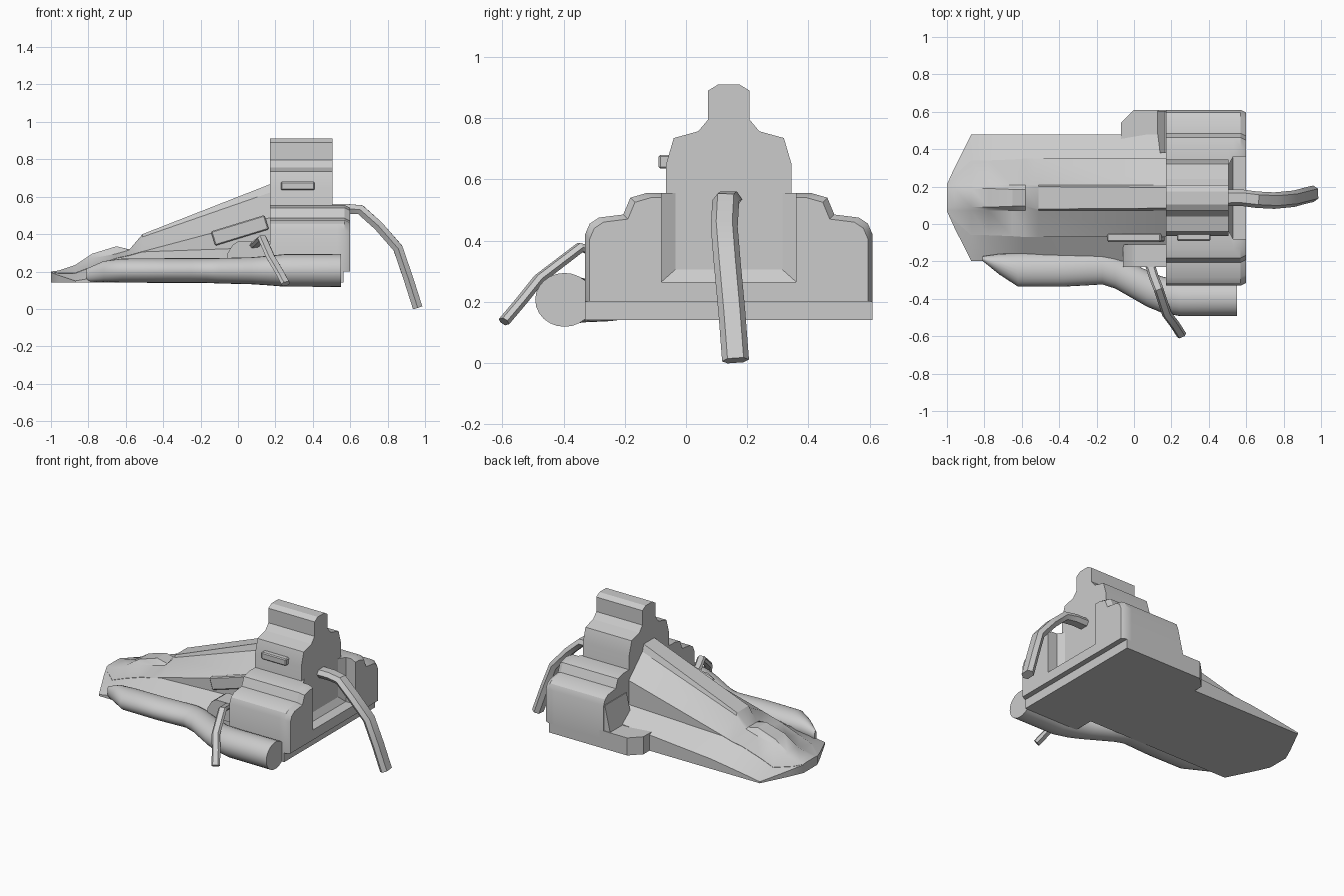
import bpy, bmesh, math
from mathutils import Vector, Matrix

if "Cube" in bpy.data.objects:
    bpy.data.objects.remove(bpy.data.objects["Cube"])

YC = 0.14  # symmetry plane of the body


def loft(name, rings, angle=28):
    """Skin a list of equal-length point rings and cap both ends."""
    bm = bmesh.new()
    vs = [[bm.verts.new(p) for p in r] for r in rings]
    n = len(vs[0])
    for a, b in zip(vs, vs[1:]):
        for i in range(n):
            j = (i + 1) % n
            bm.faces.new((a[i], a[j], b[j], b[i]))
    bm.faces.new(vs[0])
    bm.faces.new(vs[-1])
    bmesh.ops.recalc_face_normals(bm, faces=bm.faces)
    me = bpy.data.meshes.new(name)
    bm.to_mesh(me)
    bm.free()
    me.shade_smooth()
    me.set_sharp_from_angle(angle=math.radians(angle))
    ob = bpy.data.objects.new(name, me)
    bpy.context.collection.objects.link(ob)
    return ob


def section(x, half):
    """Mirror a half profile (offset from centre, z) into a closed ring."""
    full = half + [(-u, z) for u, z in reversed(half)]
    return [(x, YC + u, z) for u, z in full]


def box(name, x, y, z, tilt=0, bevel=0):
    c = Vector([(a + b) / 2 for a, b in (x, y, z)])
    d = [b - a for a, b in (x, y, z)]
    bm = bmesh.new()
    bmesh.ops.create_cube(bm, size=1, matrix=Matrix.Translation(c)
                          @ Matrix.Rotation(tilt, 4, 'Y') @ Matrix.Diagonal((*d, 1)))
    if bevel:
        bmesh.ops.bevel(bm, geom=bm.edges[:], offset=bevel, segments=1, affect='EDGES')
    me = bpy.data.meshes.new(name)
    bm.to_mesh(me)
    bm.free()
    ob = bpy.data.objects.new(name, me)
    bpy.context.collection.objects.link(ob)
    return ob


def strut(name, path, side, width, thick):
    """Bent bar with a six-sided cross-section."""
    pts = [Vector(p) for p in path]
    rings = []
    for i, p in enumerate(pts):
        t = (pts[min(i + 1, len(pts) - 1)] - pts[max(i - 1, 0)]).normalized()
        s = (Vector(side) - t * t.dot(Vector(side))).normalized()
        u = s.cross(t)
        rings.append([p + s * a * width / 2 + u * b * thick / 2 for a, b in
                      ((-1, 0), (-.6, 1), (.6, 1), (1, 0), (.6, -1), (-.6, -1))])
    return loft(name, rings)


# Nose hull: w, side top, wall half width, wall base, wall top, shoulder, strip half width, strip top
hull = []
for x, w, zs, b, zb, zt, sh, cw, zc in (
        (-1.0, .072, .195, .07, .196, .197, .198, .05, .20),
        (-.96, .16, .18, .12, .19, .192, .20, .05, .205),
        (-.87, .338, .15, .20, .19, .192, .225, .05, .235),
        (-.78, .338, .165, .20, .225, .227, .27, .05, .295),
        (-.65, .338, .185, .205, .27, .272, .295, .045, .335),
        (-.58, .338, .195, .21, .285, .287, .315, .045, .318),
        (-.51, .338, .205, .21, .305, .307, .385, .06, .40),
        (.18, .338, .265, .21, .33, .49, .625, .055, .67)):
    hull.append(section(x, [(w, .14), (w, zs), (b, zb), (b, zt),
                            (min(.068, b - .005), sh), (cw, zc)]))
loft("nose_hull", hull)

# Stepped rear block with a notch in the back
steps = [(.47, .20), (.47, .42), (.455, .455), (.425, .475),
         (.345, .485), (.322, .54), (.27, .555)]
rear = []
for x, inset, nu, nz in ((.17, 0, .175, .305), (.505, 0, .175, .305), (.53, 0, .22, .265),
                         (.57, 0, .22, .265), (.6, .015, .22, .265)):
    half = [(u - inset, z - (inset if z > .2 else 0)) for u, z in steps]
    rear.append(section(x, half + [(nu, .555 - inset), (nu, nz)]))
loft("rear_block", rear)
box("rear_base", (.17, .565), (YC - .47, YC + .47), (.14, .2))

# Central tower
tower = [(.205, .20), (.205, .65), (.18, .735), (.10, .757),
         (.068, .795), (.068, .89), (.035, .91)]
loft("tower", [section(.17, tower), section(.505, tower)], 20)
box("tower_side_panel", (.23, .41), (-.09, -.05), (.635, .68), bevel=.006)

# Low shelf on the far side, and the sloped skirt above it
shelf = [(-.07, .40), (-.07, .54), (0, .61), (.2, .61), (.2, .40)]
loft("side_shelf", [[(x, y, z) for x, y in shelf] for z in (.14, .255)])
loft("side_skirt", [[(.125, y, .25), (.18, y, .25), (.18, y, .42), (.165, y, .42)]
                    for y in (.38, .605)])

# Side pipe: x, y centre, y radius, z centre, z radius
pipe = []
for x, y, ry, z, rz in ((-.81, -.185, .012, .18, .035), (-.72, -.215, .055, .20, .055),
                        (-.62, -.245, .09, .205, .064), (-.38, -.245, .09, .205, .066),
                        (-.25, -.238, .09, .205, .066), (-.17, -.235, .088, .205, .066),
                        (-.10, -.255, .09, .204, .068), (.07, -.345, .097, .204, .072),
                        (.15, -.378, .097, .205, .078), (.25, -.397, .096, .206, .087),
                        (.55, -.397, .096, .206, .088)):
    pipe.append([(x, y + ry * math.cos(a), z + rz * math.sin(a))
                 for a in (math.tau * k / 24 for k in range(24))])
loft("side_pipe", pipe, 40)

# Pipe-side strut mount and tilted hull panel
mount = [(-.06, .24), (-.06, .29), (-.03, .34), (.0, .36), (.18, .36), (.18, .24)]
loft("strut_mount", [[(x, y, z) for x, z in mount] for y in (-.23, -.11)])
box("hull_side_panel", (-.14, .16), (-.095, -.05), (.38, .46),
    tilt=-math.radians(17), bevel=.006)

# Bent struts
strut("rear_strut", [(.49, .14, .535), (.58, .14, .535), (.655, .13, .53),
                     (.75, .125, .445), (.855, .135, .325), (.91, .15, .165),
                     (.96, .162, .008)], (0, 1, 0), .088, .052)
strut("side_strut", [(.08, -.20, .335), (.105, -.28, .355), (.13, -.345, .378),
                     (.175, -.48, .275), (.22, -.54, .20), (.255, -.595, .135)],
      (1, .35, 0), .052, .03)
